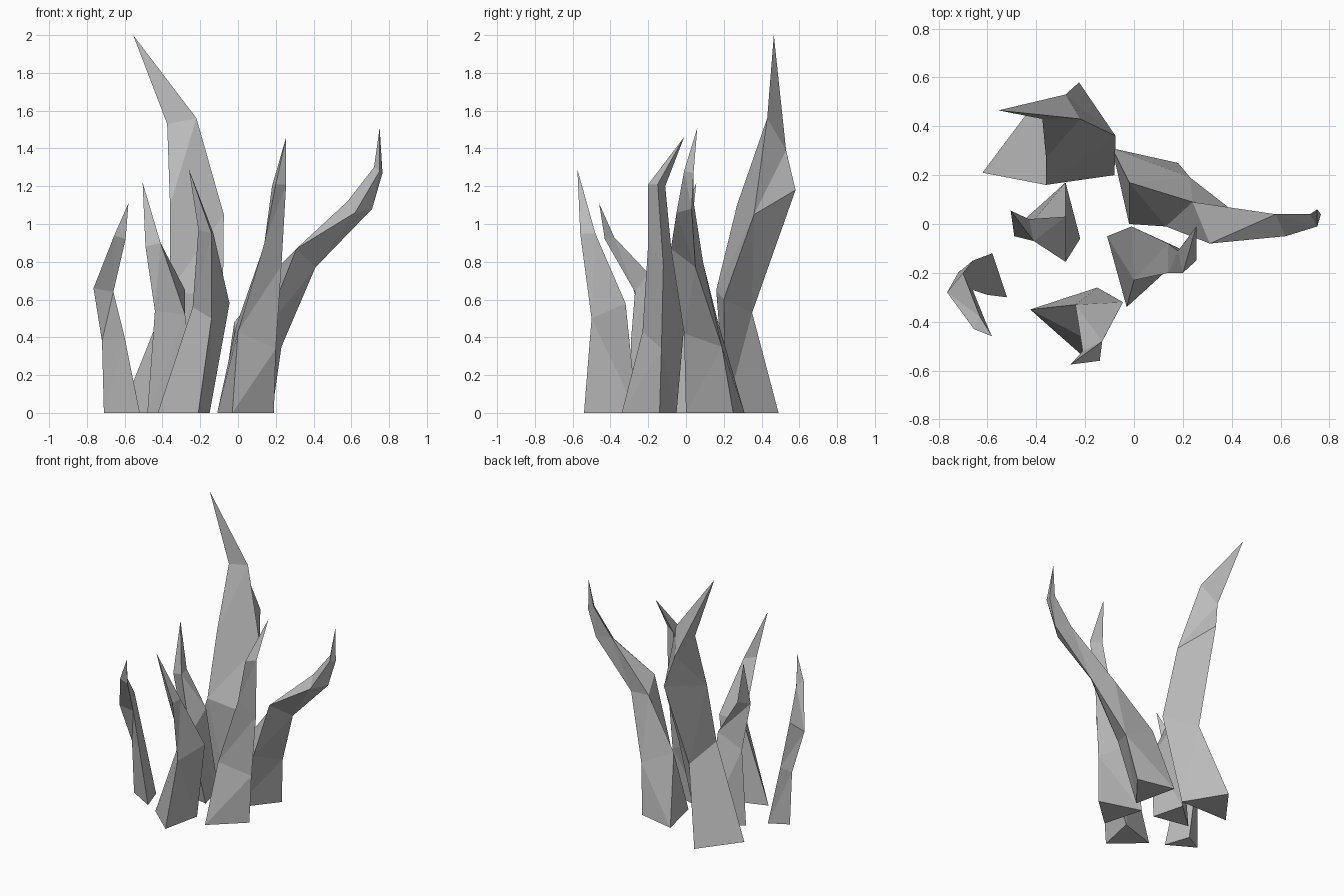
import bpy
import bmesh

cube = bpy.data.objects.get("Cube")
if cube:
    bpy.data.objects.remove(cube, do_unlink=True)

# One plain stone colour for every shard
stone = bpy.data.materials.new("stone_grey")
stone.use_nodes = True
stone.diffuse_color = (0.5, 0.5, 0.5, 1.0)
shader = next(node for node in stone.node_tree.nodes if node.type == "BSDF_PRINCIPLED")
shader.inputs["Base Color"].default_value = stone.diffuse_color
shader.inputs["Roughness"].default_value = 0.8


def build_shard(name, sections, tip):
    """Loft triangular sections (in hundredths of a unit) and close them to a point."""
    bm = bmesh.new()

    def add_vertex(point):
        return bm.verts.new([value / 100 for value in point])

    rings = [[add_vertex(point) for point in section] for section in sections]
    apex = add_vertex(tip)

    # Foot of the shard
    bm.faces.new(rings[0])

    # Sides between neighbouring sections
    for lower, upper in zip(rings, rings[1:]):
        for side in range(len(lower)):
            after = (side + 1) % len(lower)
            bm.faces.new((lower[side], lower[after], upper[after], upper[side]))

    # Pointed end
    last = rings[-1]
    for side in range(len(last)):
        bm.faces.new((last[side], last[(side + 1) % len(last)], apex))

    # Faceted surface with outward normals
    bmesh.ops.triangulate(bm, faces=bm.faces[:])
    bmesh.ops.recalc_face_normals(bm, faces=bm.faces[:])
    mesh = bpy.data.meshes.new(name)
    bm.to_mesh(mesh)
    bm.free()
    mesh.materials.append(stone)
    shard = bpy.data.objects.new(name, mesh)
    bpy.context.scene.collection.objects.link(shard)
    return shard


# Tall shard at the back, leaning right at its tip
build_shard(
    "tall_back_shard",
    [
        [(-62, 21, 0), (-24, 21, 0), (-41, 49, 0)],
        [(-36, 16, 65), (-8, 20, 60), (-27, 35, 53)],
        [(-36, 27, 110), (-7.5, 36, 105), (-22.5, 58, 118)],
        [(-37.5, 43, 153), (-22, 43, 156), (-28, 53, 139)],
    ],
    tip=(-55.5, 46.5, 200),
)

# Long shard that sweeps out to the left side
build_shard(
    "sweeping_left_shard",
    [
        [(-9, 31, 0), (-2, 0, 0), (18, 25, 0)],
        [(-2, 17, 48), (13, -1, 42), (23, 19, 35)],
        [(24, 9, 80), (31, -8, 87), (41, 5, 77)],
        [(58, 4, 112), (62, -5, 106), (71, 3, 108)],
        [(72, 4, 130), (75, -1, 128), (76.5, 4, 127)],
    ],
    tip=(75, 6, 151),
)

# Slim shard in the front left
build_shard(
    "front_left_shard",
    [
        [(-11, -5, 0), (-3, -34, 0), (19, -14, 0)],
        [(-1, -1, 46), (0, -23, 43), (20, -13, 34)],
        [(14, -8, 89), (14, -20, 90), (23, -12, 78)],
        [(18, -11, 120), (20, -20, 121), (25.5, -15, 121)],
    ],
    tip=(25.5, -1, 146),
)

# Shard at the very front
build_shard(
    "front_shard",
    [
        [(-42.5, -35, 0), (-21, -54, 0), (-15, -26, 0)],
        [(-24, -33, 56), (-14, -50, 50), (-4.5, -32, 58)],
        [(-21, -52, 97), (-14, -56, 95), (-13, -48, 95)],
    ],
    tip=(-26, -57.5, 129),
)

# Short shard in the middle
build_shard(
    "middle_shard",
    [
        [(-48, -1, 0), (-22, -6, 0), (-28, 17, 0)],
        [(-44, -2, 54), (-28, -15.5, 52), (-28, 3, 65)],
        [(-49, -5, 88), (-41, -7, 90), (-43, 2, 90)],
    ],
    tip=(-50.5, 5.5, 122),
)

# Hooked shard on the far right side
build_shard(
    "hooked_right_shard",
    [
        [(-71, -19, 0), (-52, -30, 0), (-58, -12, 0)],
        [(-72, -20, 38), (-60, -29, 40), (-66, -15, 42)],
        [(-76.5, -28, 66), (-66, -27, 64), (-70, -20, 74)],
        [(-65.5, -43, 94), (-59.5, -43, 92), (-63, -38, 93)],
    ],
    tip=(-58, -46, 111),
)
